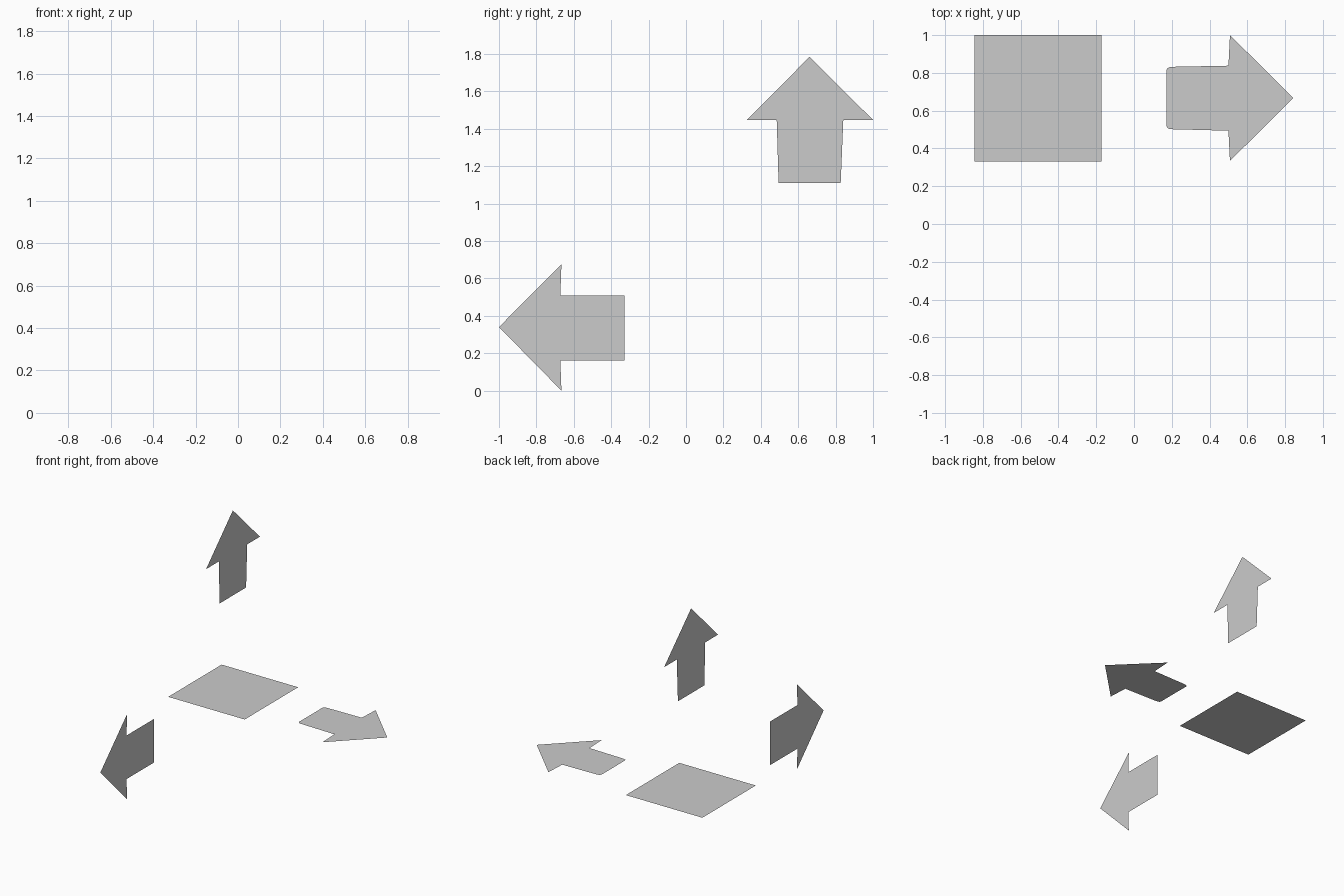
import bpy


def flat(name, points, place):
    """One flat polygon; place maps 2D outline points into 3D."""
    mesh = bpy.data.meshes.new(name)
    mesh.from_pydata([place(a, b) for a, b in points], [], [range(len(points))])
    mesh.update()
    obj = bpy.data.objects.new(name, mesh)
    bpy.context.collection.objects.link(obj)
    return obj


LEVEL = 0.342    # height of the horizontal pieces
SIDE_X = -0.508  # plane of the vertical pieces


def horizontal(a, b):
    return (a, b, LEVEL)


def vertical(a, b):
    return (SIDE_X, a, b)


# Square panel
flat("square_panel",
     [(-0.844, 0.33), (-0.172, 0.33), (-0.172, 1.0), (-0.844, 1.0)], horizontal)

# Arrow pointing to +x, stem end with softened corners
flat("side_arrow",
     [(0.844, 0.667), (0.508, 1.0), (0.50, 0.838), (0.195, 0.832), (0.178, 0.826),
      (0.171, 0.813), (0.171, 0.522), (0.177, 0.508), (0.192, 0.502),
      (0.50, 0.494), (0.508, 0.334)], horizontal)

# Arrow pointing to the front
flat("front_arrow",
     [(-1.0, 0.34), (-0.666, 0.0), (-0.672, 0.162), (-0.33, 0.162),
      (-0.33, 0.508), (-0.672, 0.508), (-0.666, 0.675)], vertical)

# Arrow pointing up
flat("up_arrow",
     [(0.661, 1.785), (0.325, 1.447), (0.485, 1.447), (0.495, 1.11),
      (0.827, 1.11), (0.841, 1.447), (1.0, 1.447)], vertical)
